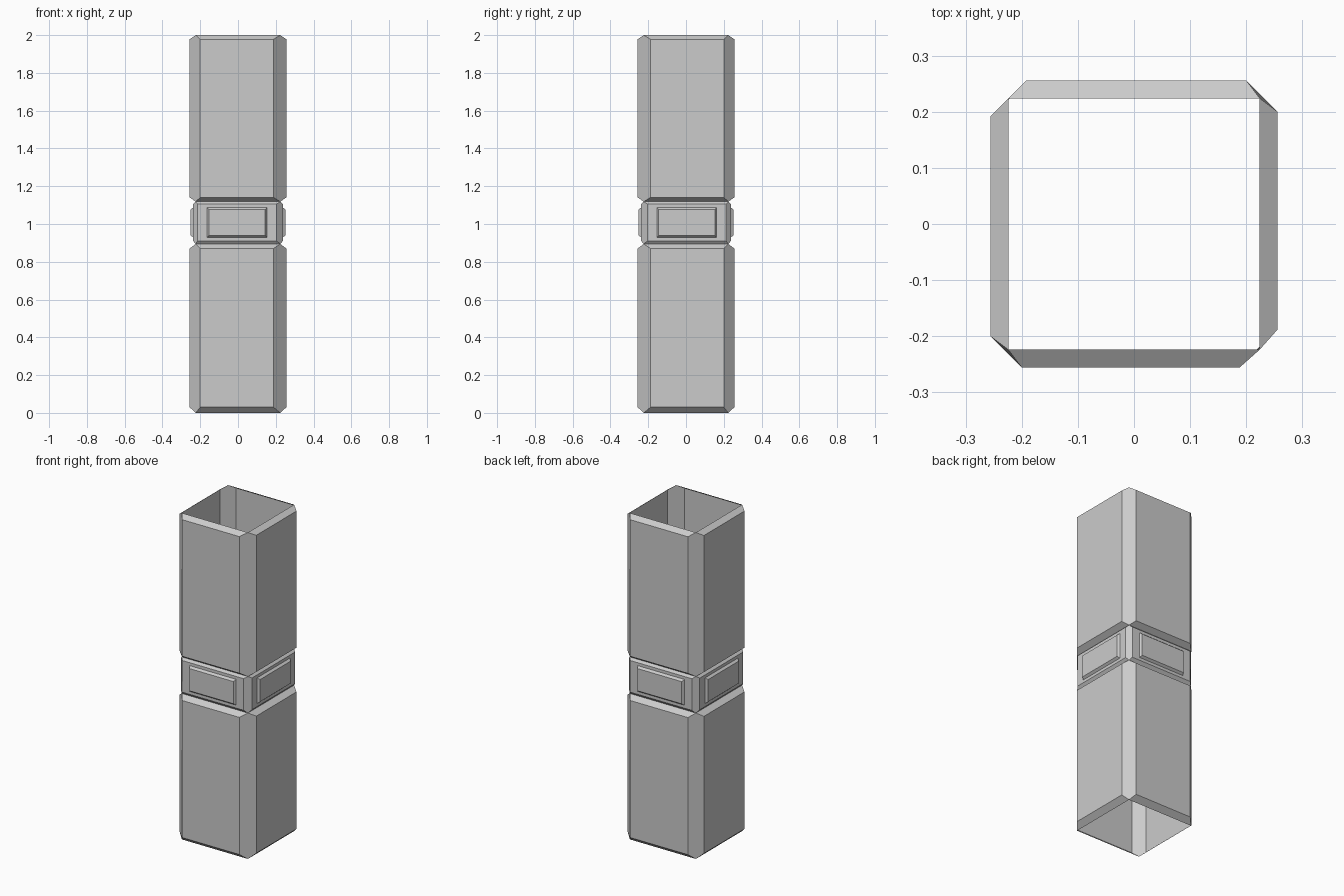
import bpy, bmesh
from mathutils import Vector, Matrix

if "Cube" in bpy.data.objects:
    bpy.data.objects.remove(bpy.data.objects["Cube"])

NECK = 0.224                                   # half width of the square seams
SIGNS = [(-1, -1), (1, -1), (1, 1), (-1, 1)]   # corners, counter-clockwise


def finish(name, bm):
    bmesh.ops.recalc_face_normals(bm, faces=bm.faces)
    mesh = bpy.data.meshes.new(name)
    bm.to_mesh(mesh)
    bm.free()
    obj = bpy.data.objects.new(name, mesh)
    bpy.context.collection.objects.link(obj)
    return obj


def block(name, heights, half, flats, panel=False):
    """Open square tube with chamfered edges; square at both ends."""
    z0, z1, z2, z3 = heights
    bm = bmesh.new()
    low = [bm.verts.new((x * NECK, y * NECK, z0)) for x, y in SIGNS]
    top = [bm.verts.new((x * NECK, y * NECK, z3)) for x, y in SIGNS]

    def octagon(z):
        pts = []
        for i, (x, y) in enumerate(SIGNS):
            a = (x * half, y * flats[i], z)
            b = (x * flats[i], y * half, z)
            pts.append([bm.verts.new(p) for p in ((a, b) if i % 2 == 0 else (b, a))])
        return pts

    o1, o2 = octagon(z1), octagon(z2)
    sides = []
    for i in range(4):
        j = (i + 1) % 4
        # wall, lower and upper bevel, pointed corner chamfer
        sides.append(bm.faces.new((o1[i][1], o1[j][0], o2[j][0], o2[i][1])))
        bm.faces.new((low[i], low[j], o1[j][0], o1[i][1]))
        bm.faces.new((o2[i][1], o2[j][0], top[j], top[i]))
        bm.faces.new((low[i], o1[i][1], o2[i][1], top[i], o2[i][0], o1[i][0]))

    # raised panel on each wall
    if panel:
        bm.normal_update()
        for f in sides:
            n = f.normal.copy()
            along = Vector((0, 0, 1)).cross(n)
            for w, h, push in ((0.158, 0.079, 0.0), (0.149, 0.068, 0.013)):
                c = f.calc_center_median()
                c.z = 1.008
                bmesh.ops.inset_individual(bm, faces=[f], thickness=0.004)
                for v in f.verts:
                    d = v.co - c
                    sx = 1 if d.dot(along) > 0 else -1
                    sz = 1 if d.z > 0 else -1
                    v.co = c + along * (w * sx) + Vector((0, 0, h * sz)) + n * push
    return finish(name, bm)


# corner order: front left, front right, back right, back left
shaft_flats = (0.200, 0.188, 0.200, 0.192)
band_flats = (0.214, 0.204, 0.212, 0.207)

block("lower_shaft", (0, 0.03, 0.87, 0.894), 0.256, shaft_flats)
block("panelled_band", (0.894, 0.911, 1.105, 1.118), 0.238, band_flats, panel=True)
block("upper_shaft", (1.118, 1.141, 1.978, 2.0), 0.256, shaft_flats)
